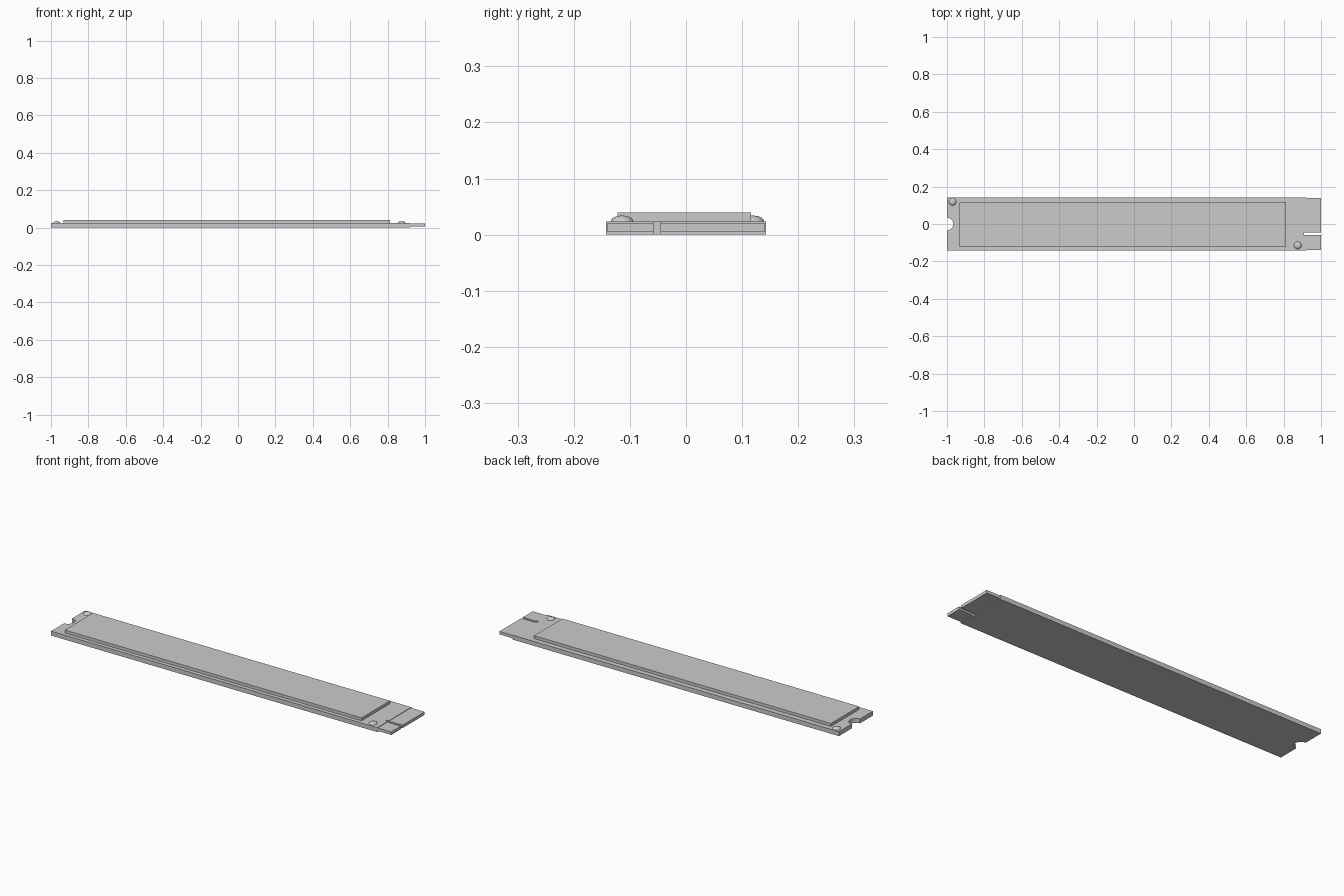
import bpy, bmesh, math

if "Cube" in bpy.data.objects:
    bpy.data.objects.remove(bpy.data.objects["Cube"])


def new_object(name, bm):
    bmesh.ops.recalc_face_normals(bm, faces=bm.faces)
    mesh = bpy.data.meshes.new(name)
    bm.to_mesh(mesh)
    bm.free()
    obj = bpy.data.objects.new(name, mesh)
    bpy.context.collection.objects.link(obj)
    return obj


def extrude_profile(name, points, z0, z1):
    bm = bmesh.new()
    face = bm.faces.new([bm.verts.new((x, y, z0)) for x, y in points])
    top = bmesh.ops.extrude_face_region(bm, geom=[face])["geom"]
    verts = [g for g in top if isinstance(g, bmesh.types.BMVert)]
    bmesh.ops.translate(bm, verts=verts, vec=(0, 0, z1 - z0))
    return new_object(name, bm)


def box(name, x0, x1, y0, y1, z0, z1):
    return extrude_profile(name, [(x0, y0), (x1, y0), (x1, y1), (x0, y1)], z0, z1)


def dome(name, x, y, z, radius, height):
    bm = bmesh.new()
    bmesh.ops.create_uvsphere(bm, u_segments=24, v_segments=12, radius=1)
    bmesh.ops.bisect_plane(bm, geom=bm.verts[:] + bm.edges[:] + bm.faces[:],
                           plane_co=(0, 0, 0), plane_no=(0, 0, 1), clear_inner=True)
    bmesh.ops.scale(bm, verts=bm.verts, vec=(radius, radius, height))
    bmesh.ops.translate(bm, verts=bm.verts, vec=(x, y, z))
    obj = new_object(name, bm)
    for p in obj.data.polygons:
        p.use_smooth = True


HALF_W = 0.143
BOARD_TOP = 0.0235
BOARD_END = 0.92
SLOT_END = 0.91
SLOT = (-0.058, -0.045)

# Circuit board with screw notch on the left and key slot on the right
notch = [(-1 + 0.034 * math.cos(a), 0.034 * math.sin(a))
         for a in [math.pi / 2 - math.pi * i / 16 for i in range(17)]]
outline = [(-1, -HALF_W), (BOARD_END, -HALF_W),
           (BOARD_END, SLOT[0]), (SLOT_END, SLOT[0]),
           (SLOT_END, SLOT[1]), (BOARD_END, SLOT[1]),
           (BOARD_END, HALF_W), (-1, HALF_W)] + notch
extrude_profile("circuit_board", outline, 0, BOARD_TOP)

# Thinner connector tabs on either side of the slot
box("connector_tab_small", BOARD_END, 1, -0.14, SLOT[0], 0.005, 0.021)
box("connector_tab_large", BOARD_END, 1, SLOT[1], 0.14, 0.005, 0.021)

# Raised cover plate
box("cover_plate", -0.934, 0.813, -0.122, 0.116, BOARD_TOP, 0.0392)

# Domed pins at opposite corners
dome("pin_left", -0.97, 0.119, BOARD_TOP, 0.02, 0.0105)
dome("pin_right", 0.875, -0.114, BOARD_TOP, 0.02, 0.0105)
